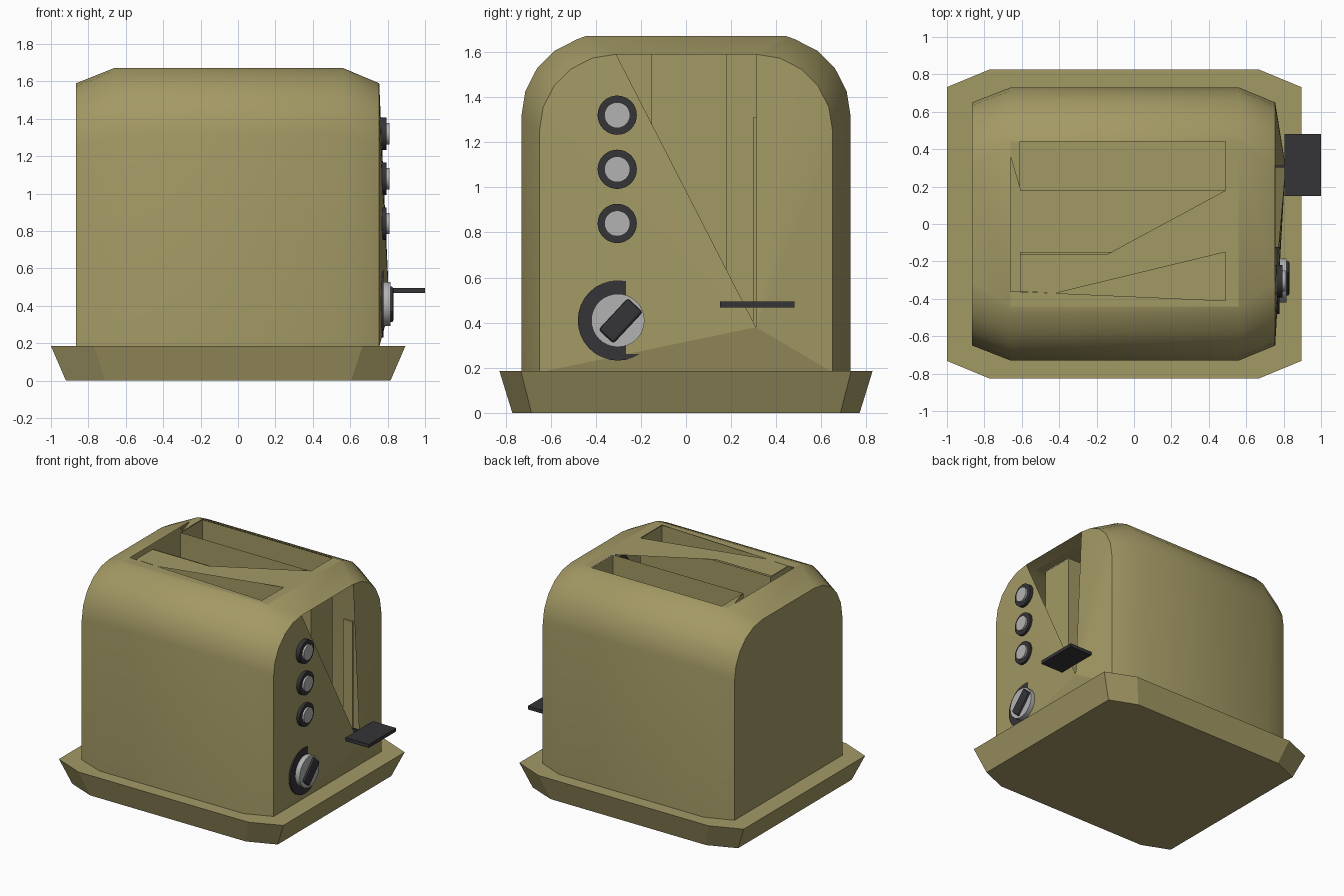
import bpy, math

if "Cube" in bpy.data.objects:
    bpy.data.objects.remove(bpy.data.objects["Cube"])


def material(name, rgb):
    m = bpy.data.materials.new(name)
    m.diffuse_color = (*rgb, 1)
    m.use_nodes = True
    m.node_tree.nodes["Principled BSDF"].inputs["Base Color"].default_value = m.diffuse_color
    return m


OLIVE = material("olive", (0.37, 0.32, 0.13))
DARK = material("dark", (0.035, 0.035, 0.04))
GREY = material("light_grey", (0.45, 0.45, 0.45))


def mesh_object(name, verts, faces, mat, smooth=False):
    me = bpy.data.meshes.new(name)
    me.from_pydata(verts, [], faces)
    me.update()
    ob = bpy.data.objects.new(name, me)
    bpy.context.collection.objects.link(ob)
    me.materials.append(mat)
    if smooth:
        bpy.ops.object.select_all(action='DESELECT')
        ob.select_set(True)
        bpy.context.view_layer.objects.active = ob
        bpy.ops.object.shade_smooth_by_angle(angle=math.radians(30))
    return ob


def box(name, x, y, z, mat):
    bpy.ops.mesh.primitive_cube_add(size=1)
    ob = bpy.context.object
    ob.name = name
    c = [(a + b) / 2 for a, b in (x, y, z)]
    s = [b - a for a, b in (x, y, z)]
    for v in ob.data.vertices:
        v.co = [v.co[i] * s[i] for i in range(3)]
    ob.location = c
    ob.data.materials.append(mat)
    return ob


def disc(name, x0, x1, y, z, r, mat):
    bpy.ops.mesh.primitive_cylinder_add(vertices=32, radius=r, depth=x1 - x0,
                                        location=((x0 + x1) / 2, y, z),
                                        rotation=(0, math.pi / 2, 0))
    ob = bpy.context.object
    ob.name = name
    ob.data.materials.append(mat)
    bpy.ops.object.shade_smooth_by_angle(angle=math.radians(30))
    return ob


def arch(half_w, r, top_z):
    """Arched profile in y, z, from the +y foot over to the -y foot."""
    half = [(half_w, 0.18)]
    for i in range(6):
        a = math.radians(18 * i)
        half.append((half_w - r + r * math.cos(a), top_z - r + r * math.sin(a)))
    return half


def mirrored(half):
    return half + [(-y, z) for y, z in reversed(half)]


# Body shell: arched sides with bevelled ends, open in the middle of the top
outer_half = arch(0.73, 0.36, 1.675)
outer_half[-1] = (0.44, 1.672)
outer, inner = mirrored(outer_half), mirrored(arch(0.65, 0.34, 1.59))
n = len(outer)
rings = [(-0.865, inner), (-0.66, outer), (0.56, outer), (0.755, inner)]
verts = [(x, y, z) for x, p in rings for y, z in p]
faces = []
for k in range(3):
    for i in range(n - 1):
        if k == 1 and i == n // 2 - 1:
            continue
        a, b = k * n + i, (k + 1) * n + i
        faces.append((a, a + 1, b + 1, b))
faces.append(tuple(reversed(range(n))))
mesh_object("body_shell", verts, faces, OLIVE, True)

# Control panel: shallow fan with a triangular gap above the lever
panel = [(0.755, y, z) for y, z in inner] + [(0.81, 0.31, 0.38)]
mesh_object("control_panel", panel,
            [(n, i, (i + 1) % n) for i in range(n) if i != n // 2 - 1], OLIVE)

# Top panel: flat pieces around the slot openings
pieces = [
    [(0.49, -0.44), (0.56, -0.44), (0.56, 0.44), (0.49, 0.44)],
    [(-0.66, -0.44), (0.49, -0.44), (0.49, -0.41), (-0.42, -0.37), (-0.66, -0.36)],
    [(-0.61, -0.36), (-0.42, -0.37), (0.49, -0.15), (0.49, 0.18), (-0.14, -0.16), (-0.61, -0.16)],
    [(-0.66, 0.36), (-0.61, 0.19), (-0.61, 0.44), (-0.66, 0.44)],
]
tv, tf = [], []
for p in pieces:
    tf.append(tuple(range(len(tv), len(tv) + len(p))))
    tv += [(x, y, 1.672) for x, y in p]
mesh_object("top_panel", tv, tf, OLIVE)

# Bread slots: open-topped boxes hanging from the top, facing inward
for name, y0, y1 in (("back_slot", 0.18, 0.44), ("front_slot", -0.41, -0.15)):
    base = [(-0.61, y0), (0.49, y0), (0.49, y1), (-0.61, y1)]
    sv = [(x, y, z) for z in (0.36, 1.67) for x, y in base]
    sf = [(0, 1, 2, 3)] + [(i, i + 4, (i + 1) % 4 + 4, (i + 1) % 4) for i in range(4)]
    mesh_object(name, sv, sf, OLIVE)


# Base tray: flared octagon
def octagon(x0, x1, y, cx, cy, z):
    return [(x0, -y + cy, z), (x0 + cx, -y, z), (x1 - cx, -y, z), (x1, -y + cy, z),
            (x1, y - cy, z), (x1 - cx, y, z), (x0 + cx, y, z), (x0, y - cy, z)]


bv = octagon(-0.92, 0.815, 0.77, 0.21, 0.085, 0) + octagon(-1.0, 0.895, 0.827, 0.23, 0.095, 0.185)
bf = [tuple(reversed(range(8))), tuple(range(8, 16))]
bf += [(i, (i + 1) % 8, (i + 1) % 8 + 8, i + 8) for i in range(8)]
mesh_object("base_tray", bv, bf, OLIVE)

# Push buttons
for i, z in enumerate((1.32, 1.08, 0.84)):
    disc(f"button_ring_{i + 1}", 0.755, 0.795, -0.305, z, 0.087, DARK)
    disc(f"button_cap_{i + 1}", 0.76, 0.81, -0.305, z, 0.057, GREY)

# Browning dial
disc("dial_ring", 0.755, 0.777, -0.302, 0.41, 0.178, DARK)
disc("dial", 0.76, 0.815, -0.302, 0.41, 0.118, GREY)
pointer = box("dial_pointer", (0.79, 0.833), (-0.387, -0.197), (0.365, 0.455), DARK)
pointer.location = (0.81, -0.29, 0.408)
pointer.rotation_euler = (math.radians(47), 0, 0)
bev = pointer.modifiers.new("soft_corners", 'BEVEL')
bev.width = 0.012
bev.segments = 2

# Lever with its guide
box("lever_handle", (0.805, 1.0), (0.15, 0.48), (0.468, 0.494), DARK)
box("lever_stem", (0.70, 0.81), (0.303, 0.315), (0.468, 0.494), DARK)
box("lever_guide", (0.68, 0.757), (0.298, 0.314), (0.38, 1.31), OLIVE)
